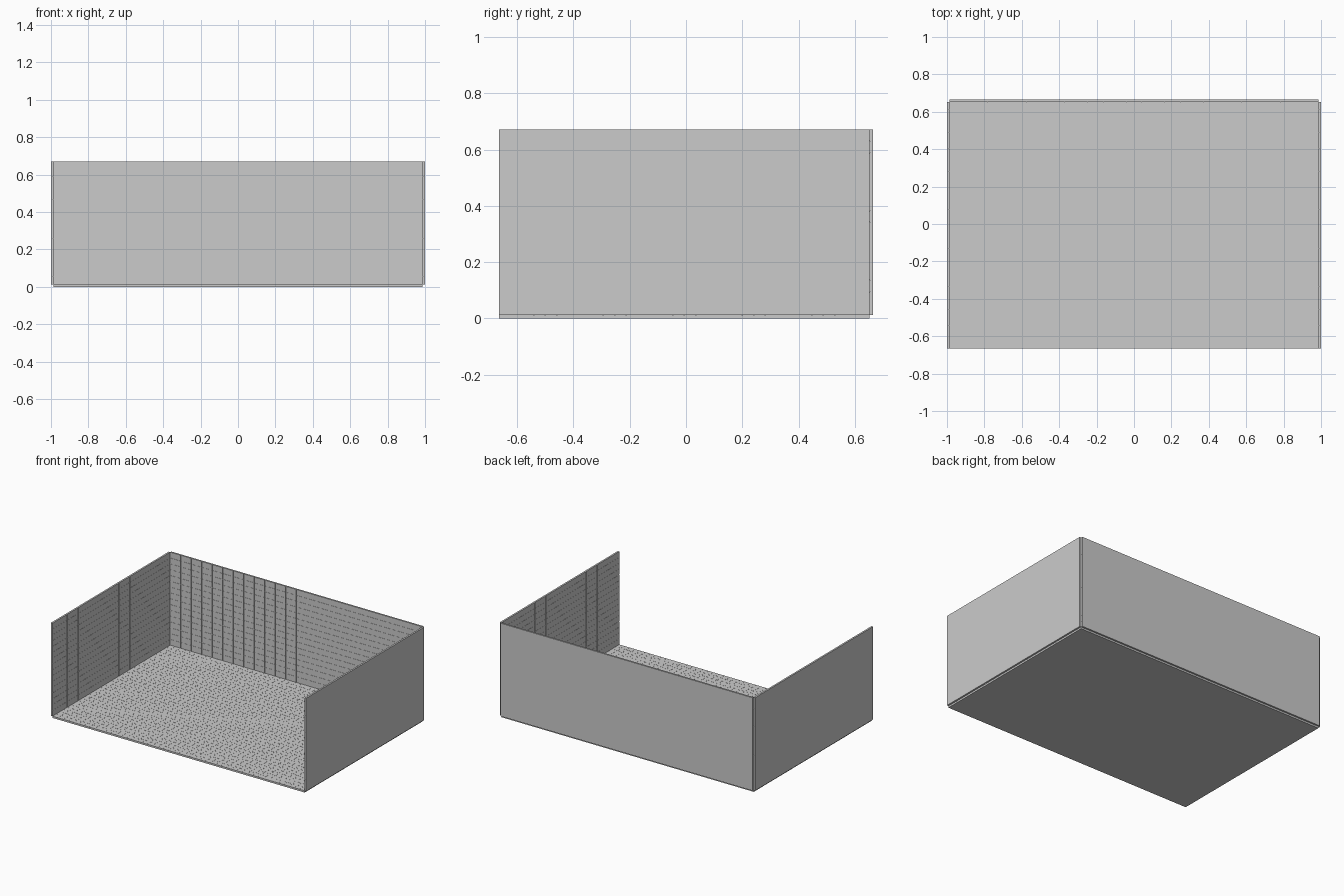
import bpy, bmesh
from mathutils import Matrix, Vector

if "Cube" in bpy.data.objects:
    bpy.data.objects.remove(bpy.data.objects["Cube"])

P = 2 / 48.6          # tile pitch
T = 0.3 * P           # panel thickness
GAP = 0.0008          # grout width
DEPTH = 0.0015        # grout depth
NX, NY, NZ = 48, 32, 16
FX = NX * P / 2       # floor half width
Y0 = -(NY * P + T) / 2
Y1 = Y0 + NY * P


def box(bm, lo, hi, closed=True):
    """Axis-aligned box; closed=False leaves out the bottom face."""
    (x0, y0, z0), (x1, y1, z1) = lo, hi
    ring = [(x0, y0), (x1, y0), (x1, y1), (x0, y1)]
    b = [bm.verts.new((x, y, z0)) for x, y in ring]
    t = [bm.verts.new((x, y, z1)) for x, y in ring]
    bm.faces.new(t)
    if closed:
        bm.faces.new(b[::-1])
    for i in range(4):
        j = (i + 1) % 4
        bm.faces.new((b[i], b[j], t[j], t[i]))


def tiled_panel(name, nu, nv, origin, u, v):
    """Slab with nu x nv tiles on the side facing u x v, top of tiles at thickness T."""
    bm = bmesh.new()
    box(bm, (0, 0, 0), (nu * P, nv * P, T - DEPTH))
    for i in range(nu):
        for j in range(nv):
            # outer tiles run flush to the panel edge
            a0 = i * P + (GAP / 2 if i else 0)
            a1 = (i + 1) * P - (GAP / 2 if i < nu - 1 else 0)
            b0 = j * P + (GAP / 2 if j else 0)
            b1 = (j + 1) * P - (GAP / 2 if j < nv - 1 else 0)
            box(bm, (a0, b0, T - DEPTH), (a1, b1, T), False)
    u, v = Vector(u), Vector(v)
    m = Matrix((u, v, u.cross(v))).transposed().to_4x4()
    bm.transform(Matrix.Translation(origin) @ m)
    me = bpy.data.meshes.new(name)
    bm.to_mesh(me)
    bm.free()
    ob = bpy.data.objects.new(name, me)
    bpy.context.collection.objects.link(ob)
    return ob


# floor, tiles facing up
tiled_panel("floor", NX, NY, (-FX, Y0, 0), (1, 0, 0), (0, 1, 0))
# back wall, tiles facing the front
tiled_panel("back_wall", NX, NZ, (-FX, Y1 + T, T), (1, 0, 0), (0, 0, 1))
# left wall, tiles facing inward, mirrored to the right
side = tiled_panel("side_walls", NY, NZ, (-FX - T, Y0, T), (0, 1, 0), (0, 0, 1))
mirror = side.modifiers.new("mirror", 'MIRROR')
mirror.use_axis = (True, False, False)
mirror.use_mirror_merge = False
